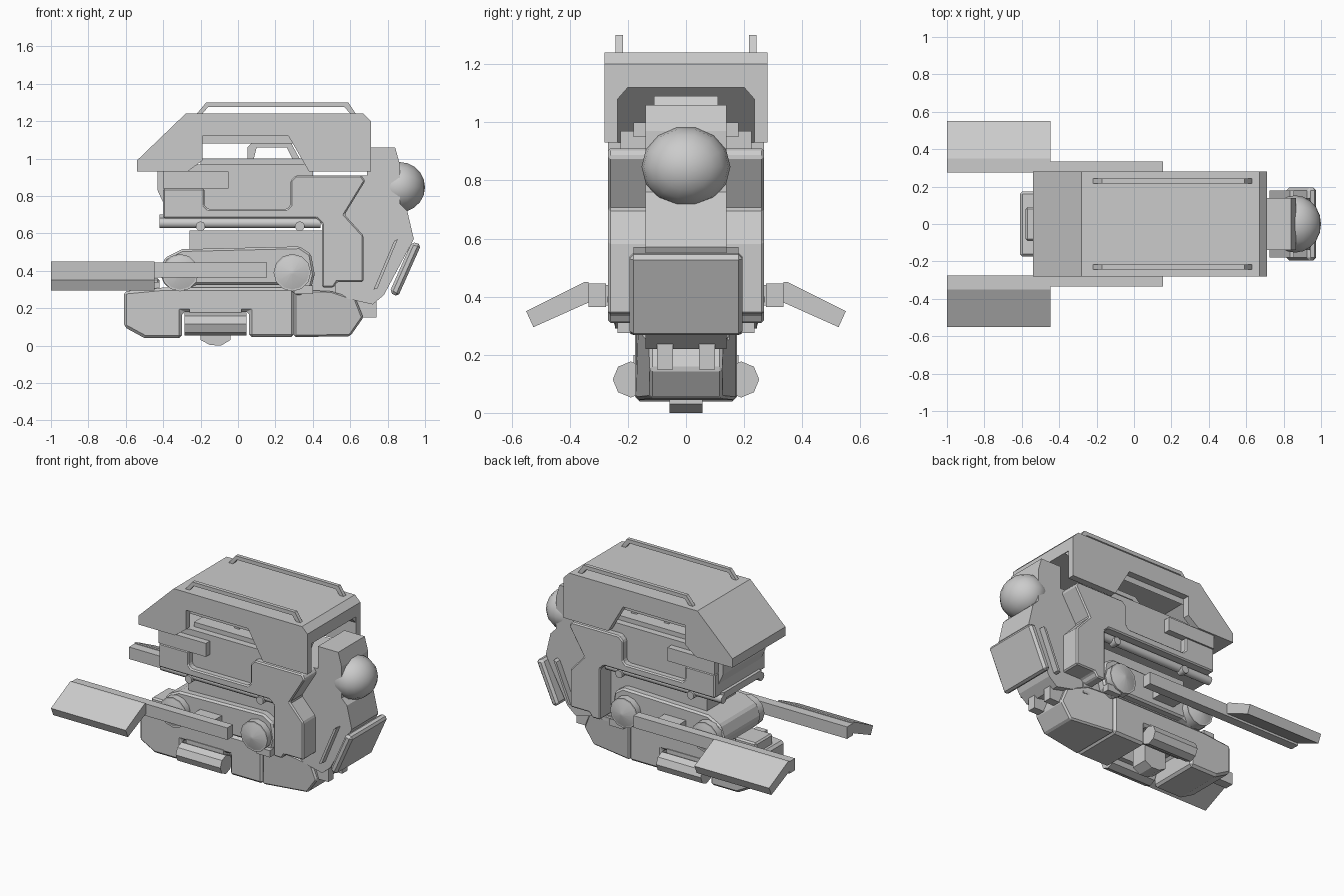
import bpy, bmesh, math
from mathutils import Matrix

if "Cube" in bpy.data.objects:
    bpy.data.objects.remove(bpy.data.objects["Cube"])

grey = bpy.data.materials.new("light_grey")
grey.diffuse_color = (0.6, 0.6, 0.6, 1)
grey.use_nodes = True
grey.node_tree.nodes["Principled BSDF"].inputs["Base Color"].default_value = grey.diffuse_color


def finish(name, bm, bevel=0.0, smooth=False):
    bmesh.ops.recalc_face_normals(bm, faces=bm.faces)
    me = bpy.data.meshes.new(name)
    bm.to_mesh(me)
    bm.free()
    ob = bpy.data.objects.new(name, me)
    bpy.context.collection.objects.link(ob)
    me.materials.append(grey)
    if bevel:
        m = ob.modifiers.new("bevel", 'BEVEL')
        m.width, m.segments, m.limit_method = bevel, 1, 'ANGLE'
    if smooth:
        bpy.ops.object.select_all(action='DESELECT')
        ob.select_set(True)
        bpy.context.view_layer.objects.active = ob
        bpy.ops.object.shade_smooth_by_angle(angle=math.radians(40))
    return ob


def prism(name, pts, lo, hi, axis='y', bevel=0.0, taper=None):
    """Extrude an outline (x,z along y, or y,z along x)."""
    bm = bmesh.new()
    put = (lambda a, b, t: (a, t, b)) if axis == 'y' else (lambda a, b, t: (t, a, b))
    ends = [[bm.verts.new(put(a, b, t)) for a, b in pts] for t in (lo, hi)]
    n = len(pts)
    bm.faces.new(ends[0])
    bm.faces.new(ends[1][::-1])
    for i in range(n):
        j = (i + 1) % n
        bm.faces.new((ends[0][i], ends[0][j], ends[1][j], ends[1][i]))
    if taper:
        for v in bm.verts:
            v.co.y *= taper(v.co)
    return finish(name, bm, bevel)


def box(name, x0, x1, y0, y1, z0, z1, bevel=0.0):
    return prism(name, [(x0, z0), (x1, z0), (x1, z1), (x0, z1)], y0, y1, bevel=bevel)


def cyl(name, r1, r2, depth, loc, axis, seg=12):
    bm = bmesh.new()
    rot = Matrix.Rotation(math.pi / 2, 4, 'Y') if axis == 'x' else Matrix.Rotation(-math.pi / 2 * axis, 4, 'X')
    bmesh.ops.create_cone(bm, cap_ends=True, segments=seg, radius1=r1, radius2=r2,
                          depth=depth, matrix=Matrix.Translation(loc) @ rot)
    return finish(name, bm, smooth=seg > 8)


# Roof hood: top shell, and a side wall with a window cut into its lower edge
prism("hood_roof", [(-.54, .93), (-.54, .99), (-.28, 1.24), (.67, 1.24), (.71, 1.2),
                    (.71, 1.12), (-.22, 1.12), (-.42, .93)], -.28, .28)
for s, side in ((-1, "near"), (1, "far")):
    prism("hood_wall_" + side,
          [(-.54, .93), (-.54, .99), (-.28, 1.24), (.67, 1.24), (.71, 1.2), (.71, .93), (.38, .93),
           (.27, 1.12), (-.19, 1.12), (-.19, .99), (-.27, .93)], s * .235, s * .28)
    prism("hood_inner_corner_" + side, [(s * .235, 1.08), (s * .235, 1.12), (s * .2, 1.12)],
          -.2, .705, 'x')
    # Roof rails
    prism("roof_rail_" + side, [(-.22, 1.24), (-.17, 1.3), (.59, 1.3), (.63, 1.24),
                                (.6, 1.24), (.57, 1.275), (-.16, 1.275), (-.19, 1.24)],
          s * .217, s * .242)

# Upper body
prism("body_frame", [(-.4, .84), (-.18, .84), (-.18, .75), (-.16, .73), (.26, .73), (.28, .75),
                     (.28, .88), (.31, .91), (.66, .91), (.68, .88), (.57, .7), (.67, .59),
                     (.67, .34), (.53, .34), (.51, .31), (.45, .31), (.45, .65), (.42, .68),
                     (-.4, .68)], -.268, .268, bevel=.008)
prism("body_core", [(-.43, .93), (-.43, .83), (-.38, .72), (.4, .72), (.4, .97), (-.2, .97)], -.225, .225)
box("body_top", -.2, .5, -.18, .18, .95, 1.0)
prism("top_handle", [(.05, .98), (.05, 1.06), (.08, 1.09), (.28, 1.09), (.34, .98),
                     (.3, .98), (.26, 1.06), (.1, 1.06), (.08, .98)], -.11, .11)
for s, side in ((-1, "near"), (1, "far")):
    box("side_bar_" + side, -.4, -.05, s * .2, s * .268, .84, .93)
    cyl("under_pipe_" + side, .028, .028, .86, (.01, s * .2, .655), 'x', 10)
    for i, x in enumerate((-.2, .33)):
        cyl("pipe_clip_%s_%d" % (side, i), .026, .026, .05, (x, s * .215, .638), s, 10)
box("under_tray", -.42, .45, -.2, .2, .655, .7)

# Neck column, ball and tilted rear plate
prism("neck", [(.5, .91), (.69, .91), (.69, 1.06), (.84, 1.06), (.865, .97), (.865, .76), (.905, .72),
               (.94, .57), (.78, .27), (.72, .22), (.5, .27)], -.14, .14)
bm = bmesh.new()
bmesh.ops.create_uvsphere(bm, u_segments=14, v_segments=10, radius=1, matrix=Matrix.Translation(
    (.862, 0, .847)) @ Matrix.Diagonal((.138, .153, .138, 1)) @ Matrix.Rotation(math.pi / 2, 4, 'Y'))
finish("ball", bm, smooth=True)
prism("rear_plate", [(.98, .54), (.93, .555), (.81, .285), (.855, .26)], -.195, .195, bevel=.015)
prism("rear_band", [(.835, .56), (.855, .57), (.745, .305), (.725, .3)], -.18, .18)
for s, side in ((-1, "near"), (1, "far")):
    box("rear_strut_" + side, .6, .74, s * .045, s * .1, .15, .28)

# Lower middle: block, linkage plate, hubs, side arms and wings
box("middle_block", -.26, .52, -.15, .15, .25, .615)
prism("linkage", [(-.42, .39), (-.39, .47), (-.3, .515), (.33, .53), (.39, .49), (.41, .38), (.39, .3),
                  (.32, .265), (.24, .325), (-.22, .325), (-.3, .29), (-.39, .32)], -.2, .2, bevel=.012)
for s, side in ((-1, "near"), (1, "far")):
    for i, x in enumerate((-.31, .29)):
        cyl("hub_%s_%d" % (side, i), .1, .1, .06, (x, s * .215, .39), s)
        cyl("hub_cap_%s_%d" % (side, i), .092, .01, .025, (x, s * .257, .39), s)
    box("link_foot_" + side, .3, .4, s * .19, s * .235, .275, .32)
    box("arm_" + side, -1, .155, s * .275, s * .335, .365, .445)
    box("arm_mount_" + side, -.14, .02, s * .18, s * .28, .37, .44)
    prism("wing_" + side, [(s * .335, .45), (s * .35, .45), (s * .55, .35), (s * .525, .295),
                           (s * .335, .38)], -1, -.447, 'x')

# Lower hull with tapered nose and belly pods
prism("hull", [(-.61, .29), (-.61, .1), (-.5, .04), (-.3, .04), (-.3, .18), (.06, .18), (.06, .045),
               (.3, .045), (.3, .31), (-.4, .31)], -.175, .175, bevel=.015)
prism("nose", [(.3, .3), (.3, .045), (.6, .05), (.67, .15), (.63, .25), (.5, .29)], -.173, .173,
      taper=lambda c: .72 if c.x > .55 else 1, bevel=.01)
box("hull_end_block", -.58, -.42, -.09, .09, .28, .36, bevel=.01)
for s, side in ((-1, "near"), (1, "far")):
    box("hull_end_lug_" + side, -.5, -.42, s * .1, s * .15, .29, .34)
    cyl("side_pod_" + side, .062, .062, .33, (-.12, s * .19, .115), 'x', 8)
    box("pod_mount_" + side, -.26, .02, s * .1, s * .18, .1, .2)
prism("belly_pod", [(-.2, .19), (-.2, .03), (-.15, .003), (-.09, .0), (-.04, .03), (-.04, .19)],
      -.057, .057)
